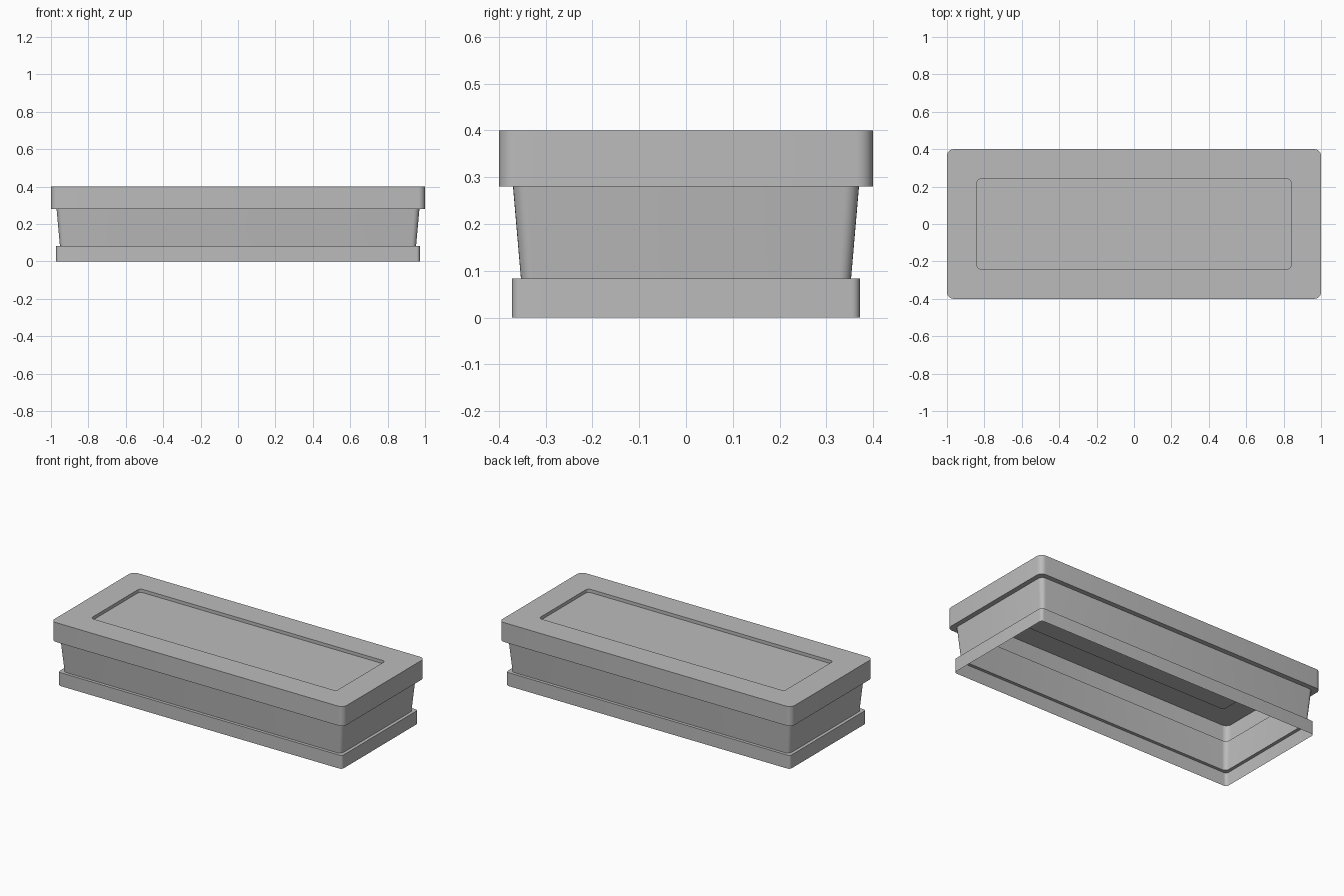
import bpy
import bmesh
from math import cos, sin, pi

cube = bpy.data.objects.get("Cube")
if cube:
    bpy.data.objects.remove(cube, do_unlink=True)

grey = bpy.data.materials.new("plain_grey")
grey.use_nodes = True
colour = (0.5, 0.5, 0.5, 1)
grey.diffuse_color = colour
grey.node_tree.nodes["Principled BSDF"].inputs["Base Color"].default_value = colour

CORNER_STEPS = 6


def rounded_ring(bm, half_x, half_y, z, radius):
    """Counter-clockwise rounded rectangle of vertices."""
    ring = []
    for quarter, (sx, sy) in enumerate([(1, 1), (-1, 1), (-1, -1), (1, -1)]):
        for step in range(CORNER_STEPS + 1):
            a = (quarter + step / CORNER_STEPS) * pi / 2
            ring.append(bm.verts.new((sx * (half_x - radius) + radius * cos(a),
                                      sy * (half_y - radius) + radius * sin(a), z)))
    return ring


def loft(name, sections, cap=False):
    """Open shell through the sections, closed by a flat panel if cap is set."""
    bm = bmesh.new()
    rings = [rounded_ring(bm, *s) for s in sections]
    for low, high in zip(rings, rings[1:]):
        n = len(low)
        for i in range(n):
            j = (i + 1) % n
            bm.faces.new((low[i], low[j], high[j], high[i]))
    if cap:
        bm.faces.new(rings[-1])
    mesh = bpy.data.meshes.new(name)
    bm.to_mesh(mesh)
    bm.free()
    mesh.materials.append(grey)
    obj = bpy.data.objects.new(name, mesh)
    bpy.context.collection.objects.link(obj)
    bpy.ops.object.select_all(action="DESELECT")
    obj.select_set(True)
    bpy.context.view_layer.objects.active = obj
    bpy.ops.object.shade_smooth_by_angle()


# Sections: half width, half depth, height, corner radius
body_bottom = (0.952, 0.353, 0.083, 0.025)
body_top = (0.97, 0.37, 0.28, 0.03)

# Open-bottomed skirt with a narrow ledge
loft("base_skirt", [(0.972, 0.372, 0, 0.018), (0.972, 0.372, 0.083, 0.018), body_bottom])

# Body flaring slightly upward
loft("tapered_body", [body_bottom, body_top])

# Overhanging lid with a recessed top panel
loft("lid", [body_top, (1, 0.4, 0.28, 0.035), (1, 0.4, 0.4, 0.035),
             (0.84, 0.24, 0.4, 0.02), (0.84, 0.24, 0.38, 0.02)], cap=True)
